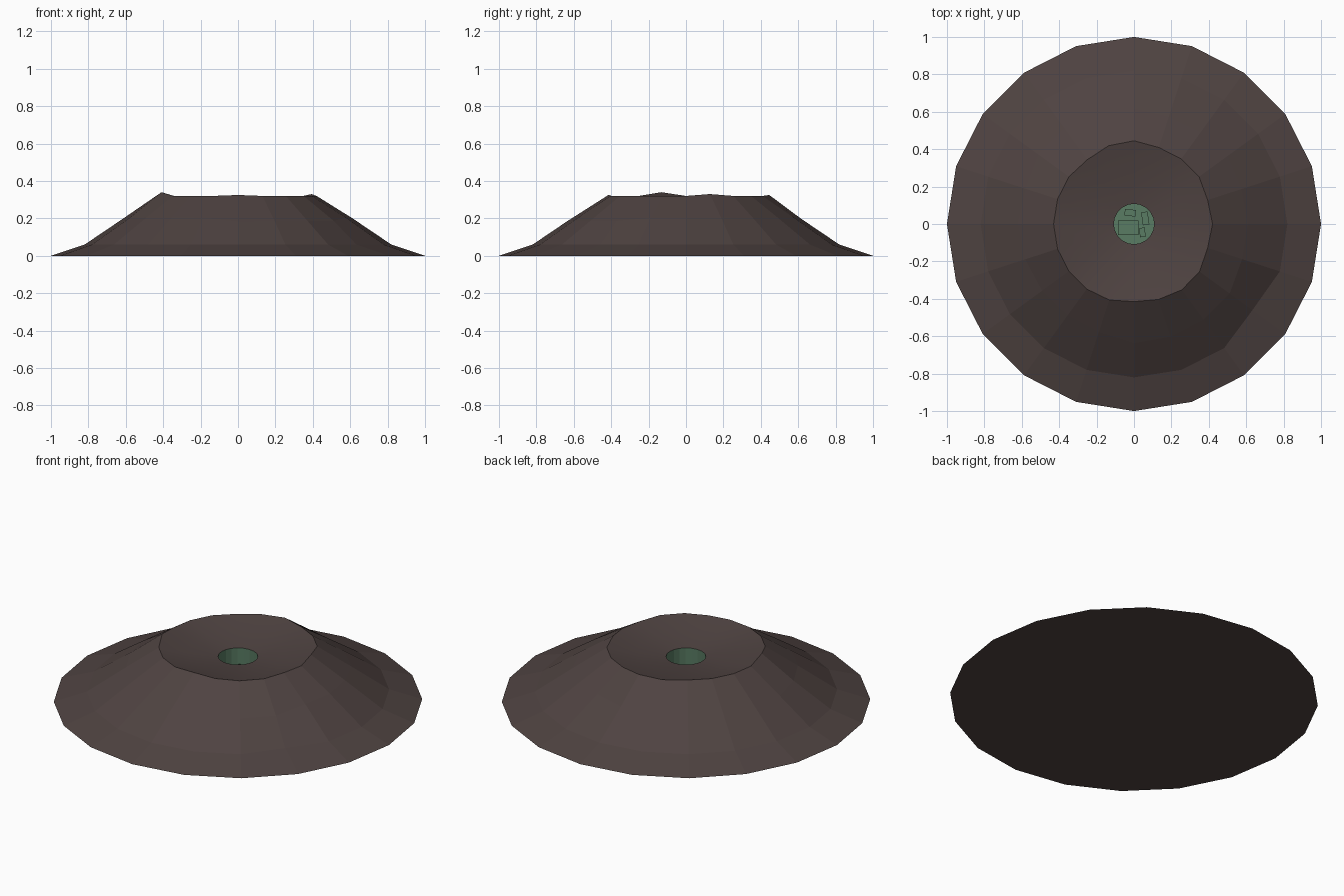
import bpy, bmesh, math, random
from mathutils import Matrix, Vector

if "Cube" in bpy.data.objects:
    bpy.data.objects.remove(bpy.data.objects["Cube"])

random.seed(4)
N = 20


def material(name, rgb):
    m = bpy.data.materials.new(name)
    m.diffuse_color = (*rgb, 1)
    m.use_nodes = True
    m.node_tree.nodes["Principled BSDF"].inputs["Base Color"].default_value = m.diffuse_color
    return m


rock = material("dark brown rock", (0.078, 0.056, 0.053))
green = material("murky green", (0.10, 0.20, 0.125))


def finish(name, bm, mats):
    bmesh.ops.recalc_face_normals(bm, faces=bm.faces)
    me = bpy.data.meshes.new(name)
    bm.to_mesh(me)
    bm.free()
    for m in mats:
        me.materials.append(m)
    ob = bpy.data.objects.new(name, me)
    bpy.context.collection.objects.link(ob)
    return ob


# uneven crater rim, one radius per 18 degrees
rim_r = [.42, .414, .43, .43, .43, .445, .44, .425, .43, .43,
         .43, .43, .43, .43, .427, .415, .424, .435, .433, .414]
rim_z = [.32] * N
rim_z[11], rim_z[1], rim_z[5], rim_z[15] = .34, .33, .325, .325

# mound profile from ground, up the slope, over the rim and down into the vent
rings = [
    [(1, 0)] * N,
    [(.783 if i == 18 else .82, .06) for i in range(N)],
    [(.62 + d, .195 - .67 * d) for d in (random.uniform(-.02, .02) for i in range(N))],
    list(zip(rim_r, rim_z)),
    [(.27, .283)] * N,
    [(.108, .264)] * N,
    [(.11, .15)] * N,
]
bm = bmesh.new()
loops = []
for ring in rings:
    loops.append([bm.verts.new((r * math.cos(math.tau * i / N), r * math.sin(math.tau * i / N), z))
                  for i, (r, z) in enumerate(ring)])
for k in range(len(loops) - 1):
    a, b = loops[k], loops[k + 1]
    for i in range(N):
        j = (i + 1) % N
        f = bm.faces.new((a[i], a[j], b[j], b[i]))
        f.material_index = 1 if k == len(loops) - 2 else 0   # vent wall is green
        f.smooth = k in (3, 4)                               # soft crater bowl
bm.faces.new(loops[0][::-1])
bm.faces.new(loops[-1]).material_index = 1
finish("crater_mound", bm, [rock, green])

# loose green blocks lying in the vent
bm = bmesh.new()
for x, y, sx, sy, h, turn in [(-.03, -.02, .11, .08, .035, 0), (.06, .03, .035, .07, .05, 8),
                              (-.02, .06, .06, .035, .025, -6), (.045, -.045, .03, .05, .02, 4)]:
    m = (Matrix.Translation(Vector((x, y, .15 + h / 2))) @ Matrix.Rotation(math.radians(turn), 4, 'Z')
         @ Matrix.Diagonal((sx, sy, h, 1)))
    bmesh.ops.create_cube(bm, size=1, matrix=m)
finish("vent_blocks", bm, [green])
